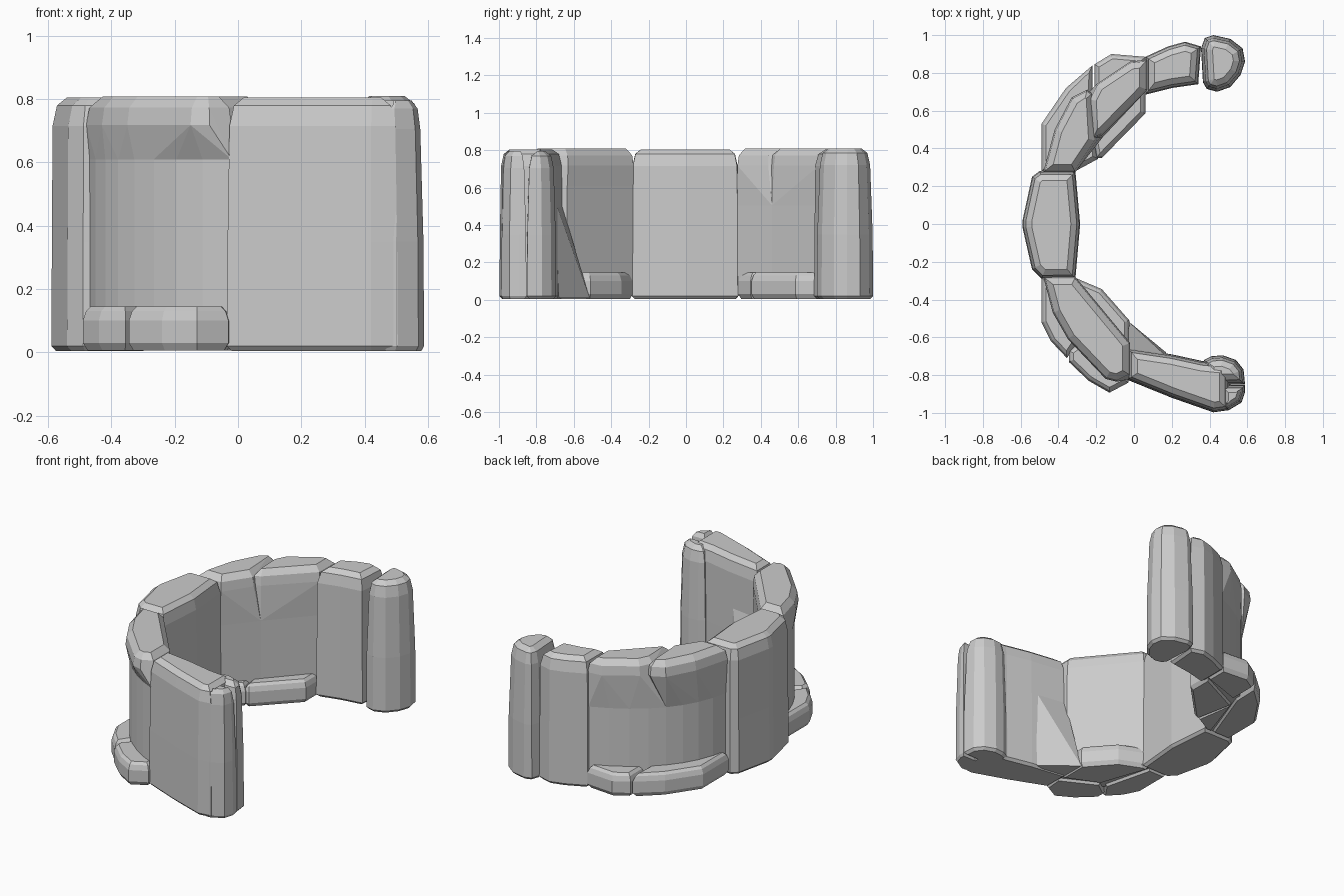
import bpy, bmesh
from mathutils import Vector

if "Cube" in bpy.data.objects:
    bpy.data.objects.remove(bpy.data.objects["Cube"])


def finish(name, bm):
    bmesh.ops.recalc_face_normals(bm, faces=bm.faces[:])
    me = bpy.data.meshes.new(name)
    bm.to_mesh(me)
    bm.free()
    ob = bpy.data.objects.new(name, me)
    bpy.context.collection.objects.link(ob)
    return ob


def hull(name, points):
    bm = bmesh.new()
    for p in points:
        bm.verts.new(p)
    res = bmesh.ops.convex_hull(bm, input=bm.verts[:])
    inner = {g for g in res["geom_interior"] + res["geom_unused"]
             if isinstance(g, bmesh.types.BMVert)}
    bmesh.ops.delete(bm, geom=list(inner), context='VERTS')
    return finish(name, bm)


def ccw(poly):
    area = sum(p[0] * q[1] - q[0] * p[1] for p, q in zip(poly, poly[1:] + poly[:1]))
    return poly if area > 0 else poly[::-1]


def inset(poly, d):
    # offset a counter-clockwise outline inwards by d
    out, n = [], len(poly)
    for i in range(n):
        p, a, b = (Vector(poly[k % n]) for k in (i, i - 1, i + 1))
        e1, e2 = (p - a).normalized(), (b - p).normalized()
        n1, n2 = Vector((-e1.y, e1.x)), Vector((-e2.y, e2.x))
        out.append(p + (n1 + n2) * (d / max(0.5, 1 + n1.dot(n2))))
    return out


def loft(name, poly, levels):
    # stack inset copies of one outline; levels are (z, inset)
    poly = ccw(poly)
    bm = bmesh.new()
    rings = [[bm.verts.new((v.x, v.y, z)) for v in inset(poly, d)] for z, d in levels]
    n = len(poly)
    for r, s in zip(rings, rings[1:]):
        for i in range(n):
            j = (i + 1) % n
            bm.faces.new((r[i], r[j], s[j], s[i]))
    bm.faces.new(rings[0][::-1])
    bm.faces.new(rings[-1])
    return finish(name, bm)


def post(name, poly, top=0.80, lean=0.012, k=1.0):
    loft(name, poly, [(0.004, .015 * k), (.02, 0), (.35, .002), (top - .09, lean * k),
                      (top - .025, (lean + .014) * k), (top, (lean + .045) * k)])


def curve(p0, p1, p2, n=8):
    # quadratic arc through three control points
    p0, p1, p2 = map(Vector, (p0, p1, p2))
    return [tuple(p0 * (1 - t) ** 2 + p1 * 2 * t * (1 - t) + p2 * t * t)
            for t in (i / n for i in range(n + 1))]


# full-height padded sections
post("back_post", [(-.31, -.288), (-.285, 0), (-.31, .277), (-.35, .28), (-.50, .28),
                   (-.54, .25), (-.59, .02), (-.59, -.02), (-.54, -.24), (-.49, -.29)],
     .805, .004)
post("front_arm", [(-.035, -.825), (.20, -.92), (.42, -.997), (.505, -.985), (.505, -.74),
                   (.36, -.725), (.20, -.69), (-.035, -.655)], .805, .008)
post("rear_arm", [(.06, .685), (.20, .72), (.34, .74), (.355, .94), (.27, .965),
                  (.18, .94), (.06, .885)], .805, .004)

# rounded arm ends
post("front_arm_end_inner", [(.36, -.853), (.37, -.72), (.41, -.70), (.47, -.695),
                             (.54, -.72), (.58, -.77), (.588, -.85)], .795, .012)
post("front_arm_end_outer", [(.46, -.853), (.588, -.853), (.588, -.89), (.57, -.945),
                             (.50, -.987), (.46, -.987)], .795, .02, .6)
post("rear_arm_end", [(.355, .93), (.365, .75), (.385, .715), (.44, .70), (.51, .725),
                      (.565, .79), (.588, .86), (.575, .93), (.51, .98), (.42, 1.0),
                      (.375, .985)], .81, .015)

# panels between the posts: curved outside, flat inside
FRONT_OUT = curve((-.47, -.28), (-.41, -.65), (-.02, -.82))
FRONT_IN = [(-.02, -.635), (-.315, -.28)]
REAR_OUT = curve((-.47, .27), (-.40, .68), (.065, .87))
REAR_IN = [(.065, .715), (-.165, .46), (-.32, .27)]
loft("front_panel", FRONT_OUT + FRONT_IN, [(.02, 0), (.615, 0)])
loft("rear_panel", REAR_OUT + REAR_IN, [(.02, 0), (.51, 0)])


# top rails: hulls that grow out of the panel edge into a padded top
def rail(name, foot, poly, bottom, top=.808):
    pts = [(x, y, bottom) for x, y in foot]
    for z, d in [(top - .09, 0), (top - .035, .008), (top, .04)]:
        pts += [(v.x, v.y, z) for v in inset(ccw(poly), d)]
    hull(name, pts)


rail("front_top_rail", FRONT_OUT + FRONT_IN,
     [(-.48, -.28), (-.43, -.47), (-.35, -.61), (-.15, -.82), (-.09, -.835),
      (-.02, -.80), (-.02, -.63), (-.18, -.45), (-.31, -.28)], .61)
rail("rear_top_rail_inner", REAR_OUT[:5] + REAR_IN[1:],
     [(-.48, .275), (-.31, .275), (-.20, .44), (-.22, .69),
      (-.25, .71), (-.33, .67), (-.42, .50)], .505)
rail("rear_top_rail_outer", REAR_OUT[4:] + REAR_IN[:2],
     [(-.22, .45), (-.17, .47), (.07, .71), (.07, .87),
      (-.02, .86), (-.20, .74), (-.24, .66)], .505)


# low base rails along both sides of the panels
def base(name, poly):
    loft(name, poly, [(.005, .015), (.03, 0), (.10, 0), (.13, .01), (.145, .025)])


base("front_base_outer_a", [(-.49, -.285), (-.49, -.52), (-.44, -.62), (-.355, -.71),
                            (-.28, -.60), (-.36, -.285)])
base("front_base_outer_b", [(-.345, -.67), (-.345, -.73), (-.24, -.83), (-.13, -.893),
                            (-.03, -.84), (-.02, -.72), (-.25, -.60)])
base("front_base_inner", [(-.36, -.285), (-.31, -.285), (-.17, -.345), (-.025, -.51),
                          (-.025, -.70), (-.25, -.60)])
base("rear_base_outer_a", [(-.49, .28), (-.36, .28), (-.22, .66), (-.22, .84),
                           (-.36, .72), (-.49, .53)])
base("rear_base_outer_b", [(-.21, .65), (.06, .74), (.06, .885), (-.12, .90),
                           (-.21, .845)])
base("rear_base_inner_a", [(-.36, .28), (-.31, .28), (-.19, .345), (-.24, .60)])
base("rear_base_inner_b", [(-.25, .60), (-.20, .35), (-.17, .35), (.06, .585),
                           (.06, .75)])

# sloping gusset inside the front arm
hull("arm_gusset", [(-.03, -.515, .01), (.17, -.68, .01), (-.03, -.72, .01),
                    (-.03, -.67, .53), (.17, -.70, .53), (-.03, -.72, .53)])
